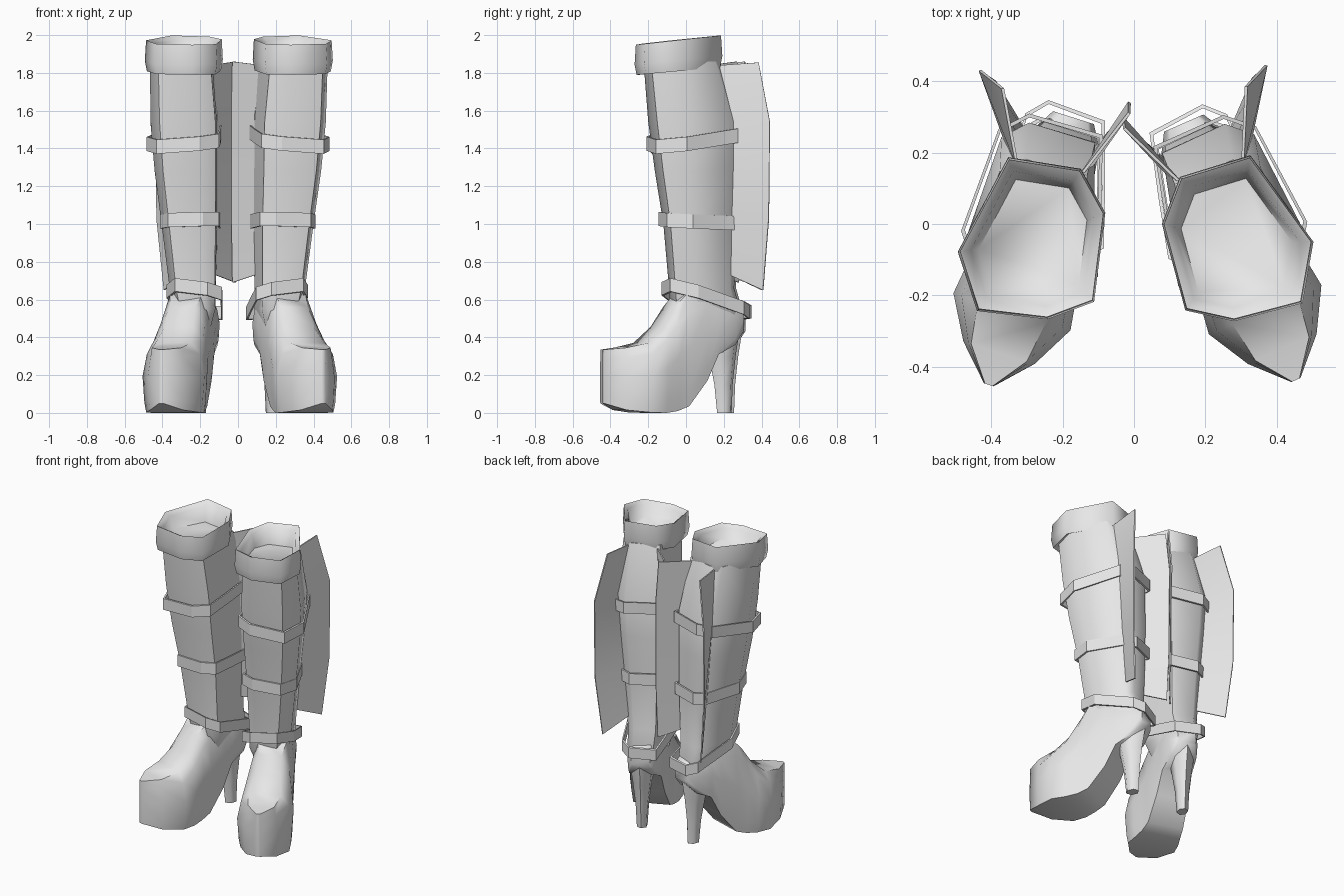
import bpy, bmesh, math
from mathutils import Vector

cube = bpy.data.objects.get("Cube")
if cube:
    bpy.data.objects.remove(cube, do_unlink=True)

GREY = (0.8, 0.8, 0.8, 1.0)
mat = bpy.data.materials.new("light_grey")
mat.use_nodes = True
mat.diffuse_color = GREY
bsdf = next(n for n in mat.node_tree.nodes if n.type == "BSDF_PRINCIPLED")
bsdf.inputs["Base Color"].default_value = GREY


def place(p, side, turn):
    """Put a point of the left boot on the chosen side; the right boot turns inward."""
    x, y, z = p
    if side == "left":
        return Vector((x, y, z))
    c, s = math.cos(turn), math.sin(turn)
    dx = x - 0.3
    return Vector((-(0.3 + dx * c + y * s), -dx * s + y * c, z))


def loft(name, rings, closed=False, angle=40, turn=8):
    """Skin a list of equal rings, once for each boot."""
    for side in ("left", "right"):
        bm = bmesh.new()
        vs = [[bm.verts.new(place(p, side, math.radians(turn))) for p in r] for r in rings]
        n = len(rings[0])
        pairs = list(zip(vs, vs[1:])) + ([(vs[-1], vs[0])] if closed else [])
        for a, b in pairs:
            for i in range(n):
                j = (i + 1) % n
                bm.faces.new((a[i], a[j], b[j], b[i]))
        if not closed:
            bm.faces.new(vs[0])
            bm.faces.new(vs[-1])
        bmesh.ops.recalc_face_normals(bm, faces=bm.faces)
        me = bpy.data.meshes.new(side + "_" + name)
        bm.to_mesh(me)
        bm.free()
        me.materials.append(mat)
        me.polygons.foreach_set("use_smooth", [True] * len(me.polygons))
        me.set_sharp_from_angle(angle=math.radians(angle))
        bpy.context.collection.objects.link(
            bpy.data.objects.new(side + "_" + name, me))


# Shaft: one eight-sided outline fitted to a box at each height
OUTLINE = [(0.42, 0), (0.93, 0.10), (1, 0.42), (0.67, 0.94),
           (0.46, 1), (0.01, 0.83), (0.09, 0.42), (0.17, 0.07)]


def fit(x0, x1, y0, y1):
    return [(x0 + u * (x1 - x0), y0 + v * (y1 - y0)) for u, v in OUTLINE]


shaft = [(0.44, 0.12, 0.29, -0.04, 0.26), (0.55, 0.085, 0.33, -0.085, 0.285),
         (0.66, 0.085, 0.355, -0.09, 0.255), (1.00, 0.075, 0.40, -0.12, 0.265),
         (1.28, 0.075, 0.44, -0.165, 0.275), (1.54, 0.075, 0.465, -0.20, 0.28),
         (1.86, 0.11, 0.475, -0.225, 0.18)]
loft("boot_shaft", [[(x, y, z) for x, y in fit(*box)] for z, *box in shaft], angle=58)

# Cuff: a tilted band with a hollow top
CUFF = [(0.28, -0.27), (0.47, -0.22), (0.50, -0.05), (0.325, 0.19),
        (0.13, 0.13), (0.08, 0.0), (0.145, -0.24)]


def cuff_ring(scale, z, tilt):
    ring = []
    for x, y in CUFF:
        x, y = 0.28 + (x - 0.28) * scale, -0.05 + (y + 0.05) * scale
        ring.append((x, y, z + tilt * y))
    return ring


loft("cuff", [cuff_ring(0.8, 1.83, 0.09), cuff_ring(0.96, 1.813, 0.09),
              cuff_ring(1.01, 1.87, 0.10), cuff_ring(0.98, 1.978, 0.11),
              cuff_ring(0.84, 1.955, 0.10), cuff_ring(0.74, 1.87, 0.0)], angle=75)


# Straps: loose tilted bands around the shaft
def strap(name, box, z, height, slope_x, slope_y):
    cx, cy = (box[0] + box[1]) / 2, (box[2] + box[3]) / 2
    t = 0.011
    inner = (box[0] + t, box[1] - t, box[2] + t, box[3] - t)
    rings = []
    for b, h in ((box, -0.5), (box, 0.5), (inner, 0.5), (inner, -0.5)):
        rings.append([(x, y, z + h * height + slope_x * (x - cx) + slope_y * (y - cy))
                      for x, y in fit(*b)])
    loft(name, rings, closed=True, angle=25)


strap("upper_strap", (0.05, 0.485, -0.21, 0.305), 1.45, 0.075, -0.10, 0.11)
strap("middle_strap", (0.055, 0.41, -0.145, 0.29), 1.015, 0.075, -0.02, -0.05)
strap("ankle_strap", (0.04, 0.37, -0.13, 0.335), 0.60, 0.07, 0.20, -0.27)


# Flaps: thin sheets standing off the back corners of the shaft
def flap(name, rows):
    rings = []
    for (bx, by, bz), (tx, ty, tz) in rows:
        d = Vector((ty - by, bx - tx, 0)).normalized() * 0.008
        rings.append([(bx, by, bz), (tx, ty, tz),
                      (tx + d.x, ty + d.y, tz), (bx + d.x, by + d.y, bz)])
    loft(name, rings, angle=20)


flap("outer_flap", [((0.255, 0.235, 0.73), (0.33, 0.41, 0.65)),
                    ((0.285, 0.24, 1.04), (0.365, 0.44, 1.03)),
                    ((0.325, 0.25, 1.54), (0.366, 0.445, 1.54)),
                    ((0.30, 0.17, 1.84), (0.31, 0.385, 1.855))])
flap("inner_flap", [((0.09, 0.17, 0.73), (-0.03, 0.275, 0.69)),
                    ((0.09, 0.16, 1.04), (-0.035, 0.29, 1.03)),
                    ((0.088, 0.14, 1.58), (-0.035, 0.295, 1.60)),
                    ((0.13, 0.11, 1.84), (-0.03, 0.265, 1.86))])

# Foot: cross-sections along a line running from heel to toe, turned outward
AX, AY = 0.40, -0.916


def foot_point(s, t, z):
    return (0.175 + AX * s - AY * t, 0.20 + AY * s + AX * t, z)


# distance along foot, half width, bottom, top, width share of the top
sections = [(0.695, 0.014, 0.05, 0.335, 0.8), (0.60, 0.105, 0.015, 0.345, 0.78),
            (0.48, 0.172, 0.002, 0.37, 0.58), (0.39, 0.160, 0.0, 0.455, 0.48),
            (0.32, 0.142, 0.01, 0.56, 0.50), (0.25, 0.130, 0.035, 0.63, 0.70),
            (0.14, 0.118, 0.17, 0.63, 0.7), (0.07, 0.108, 0.31, 0.60, 0.7),
            (-0.03, 0.095, 0.36, 0.58, 0.7), (-0.09, 0.06, 0.43, 0.55, 0.7)]
rings = []
for s, w, z0, z1, top in sections:
    half = [(0.88, 0), (0.94, 0.14), (1, 0.52), (max(0.86, top), 0.84), (top, 1)]
    prof = half + [(-t, f) for t, f in reversed(half)]
    rings.append([foot_point(s, w * t, z0 + f * (z1 - z0)) for t, f in prof])
loft("foot", rings, angle=58, turn=6)

# Heel: a tapering six-sided post
heel = []
for z, s, r in ((0.0, 0.0, 0.042), (0.15, 0.005, 0.053),
                (0.30, 0.012, 0.077), (0.42, 0.015, 0.10), (0.50, 0.01, 0.10)):
    heel.append([foot_point(s + r * math.cos(a), 0.008 + r * 0.8 * math.sin(a), z)
                 for a in (math.tau * k / 6 for k in range(6))])
loft("heel", heel, angle=65, turn=6)
